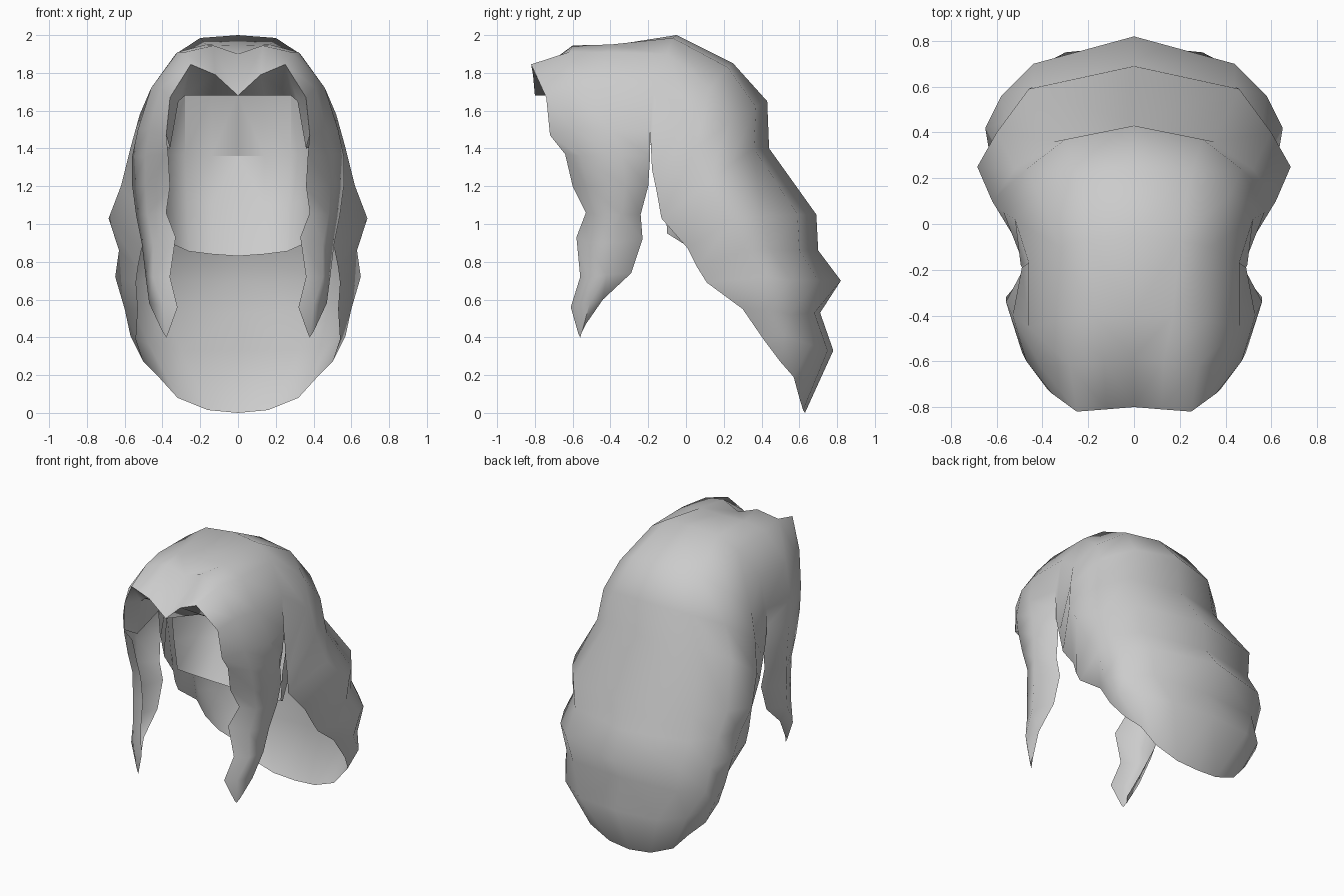
import bpy, bmesh, math

grey = bpy.data.materials.new("light grey hair")
grey.diffuse_color = (0.6, 0.6, 0.6, 1)


def add_grid(bm, rows):
    """Skin a grid of points on the right side and mirrored on the left."""
    for s in (1, -1):
        v = [[bm.verts.new((s * x, y, z)) for x, y, z in r] for r in rows]
        for a, b in zip(v, v[1:]):
            for j in range(len(a) - 1):
                bm.faces.new((a[j], a[j + 1], b[j + 1], b[j]))


def finish(bm, name, outward, angle):
    """Weld seams, point the sheet along the outward direction, smooth it."""
    bmesh.ops.remove_doubles(bm, verts=bm.verts[:], dist=0.001)
    bmesh.ops.recalc_face_normals(bm, faces=bm.faces[:])
    bm.normal_update()
    facing = sum(f.normal[outward[0]] * f.calc_area() for f in bm.faces)
    if facing * outward[1] < 0:
        bmesh.ops.reverse_faces(bm, faces=bm.faces[:])
    me = bpy.data.meshes.new(name)
    bm.to_mesh(me)
    bm.free()
    ob = bpy.data.objects.new(name, me)
    bpy.context.collection.objects.link(ob)
    me.materials.append(grey)
    bpy.ops.object.select_all(action='DESELECT')
    ob.select_set(True)
    bpy.context.view_layer.objects.active = ob
    bpy.ops.object.shade_smooth_by_angle(angle=math.radians(angle))
    return ob


# Cap: rows go from the parting to the temple, points from fringe to crown
cap = [
    [(0, -.80, 1.68), (0, -.58, 1.90), (0, -.40, 1.945), (0, -.05, 2.0)],
    [(.12, -.81, 1.79), (.13, -.60, 1.945), (.17, -.40, 1.95), (.20, -.07, 1.985)],
    [(.25, -.82, 1.845), (.28, -.62, 1.91), (.32, -.42, 1.91), (.33, -.10, 1.90)],
    [(.36, -.74, 1.67), (.41, -.62, 1.72), (.46, -.45, 1.72), (.46, -.17, 1.72)],
    [(.38, -.72, 1.47), (.47, -.60, 1.50), (.53, -.40, 1.50), (.49, -.19, 1.50)],
]

# Front locks: wavy rows from the temple down to the tip, rear edge curled in
lock = [cap[-1],
    [(.37, -.64, 1.37), (.49, -.56, 1.36), (.56, -.34, 1.36), (.48, -.19, 1.36)],
    [(.36, -.60, 1.20), (.49, -.52, 1.20), (.56, -.32, 1.20), (.46, -.20, 1.20)],
    [(.38, -.53, 1.06), (.48, -.48, 1.05), (.54, -.34, 1.05), (.44, -.24, 1.05)],
    [(.33, -.58, .93), (.45, -.52, .90), (.51, -.38, .90), (.42, -.23, .92)],
    [(.36, -.56, .72), (.45, -.52, .72), (.49, -.42, .73), (.42, -.29, .74)],
    [(.32, -.61, .56), (.40, -.58, .57), (.47, -.51, .58), (.42, -.44, .60)],
    [(.37, -.57, .42), (.38, -.56, .40), (.40, -.55, .43), (.39, -.53, .47)],
]

# Back hair: layered rows from the crown down, points from middle to side edge
back = [[row[-1] for row in cap],
    [(0, .25, 1.85), (.25, .22, 1.83), (.42, .13, 1.72), (.52, .02, 1.58), (.495, -.18, 1.29)],
    [(0, .43, 1.65), (.30, .37, 1.62), (.47, .24, 1.55), (.57, .05, 1.40), (.49, -.155, 1.17)],
    [(0, .44, 1.40), (.35, .36, 1.40), (.52, .24, 1.32), (.62, .10, 1.20), (.48, -.13, 1.03)],
    [(0, .69, 1.05), (.46, .59, 1.05), (.60, .40, 1.04), (.685, .25, 1.03), (.51, .01, .87)],
    [(0, .70, .86), (.44, .60, .86), (.56, .45, .86), (.63, .30, .86), (.53, .06, .77)],
    [(0, .82, .70), (.44, .70, .70), (.58, .56, .70), (.65, .42, .72), (.54, .11, .69)],
    [(0, .71, .53), (.40, .68, .53), (.54, .55, .52), (.60, .42, .55), (.53, .30, .55)],
    [(0, .78, .33), (.30, .75, .33), (.47, .66, .36), (.57, .52, .41), (.54, .41, .39)],
    [(0, .63, 0), (.16, .62, .015), (.32, .60, .08), (.42, .57, .19), (.50, .50, .27)],
]

hair = bmesh.new()
for part in (cap, lock, back):
    add_grid(hair, part)
finish(hair, "hair_shell", (2, 1), 75)

# Inner lining: head cavity from the brow back, then the nape panel
lining = [
    [(0, -.63, 1.68), (.14, -.63, 1.68), (.28, -.63, 1.68), (.315, -.62, 1.65), (.36, -.60, 1.40)],
    [(0, .20, 1.69), (.14, .20, 1.69), (.28, .19, 1.68), (.37, .12, 1.65), (.45, -.16, 1.42)],
    [(0, .29, 1.36), (.14, .285, 1.36), (.28, .25, 1.365), (.38, .15, 1.37), (.45, -.10, 1.37)],
    [(0, .22, 1.10), (.14, .21, 1.10), (.27, .17, 1.10), (.37, .07, 1.12), (.42, -.11, 1.15)],
    [(0, .08, .83), (.14, .07, .84), (.26, .05, .855), (.36, -.02, .90), (.40, -.10, .95)],
]
inner = bmesh.new()
add_grid(inner, lining)
finish(inner, "inner_lining", (1, -1), 30)

# Fringe rim: joins the fringe edge to the front of the lining
rim = bmesh.new()
add_grid(rim, [[row[0] for row in cap], lining[0]])
finish(rim, "fringe_rim", (1, -1), 50)
